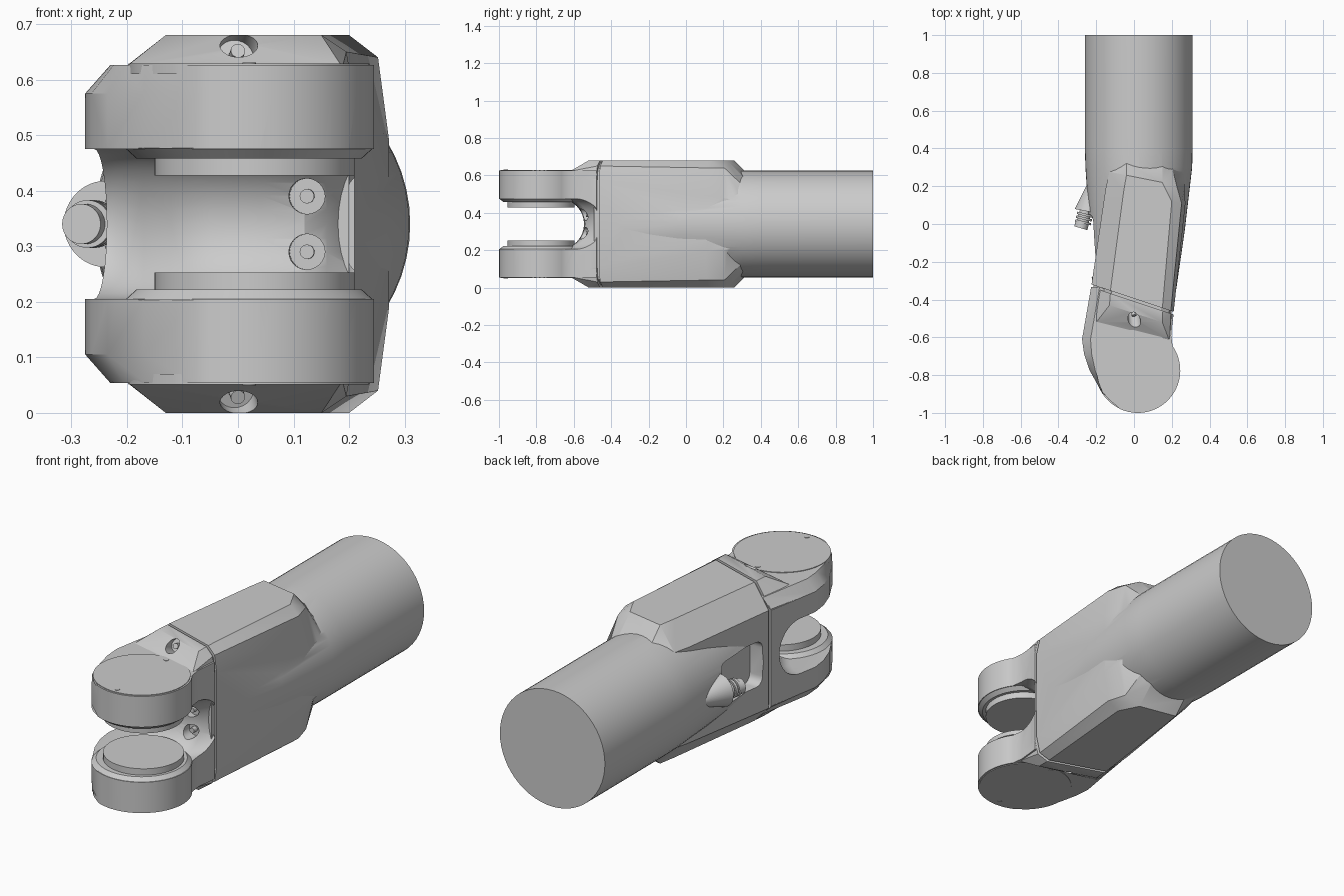
import bpy, bmesh, math
from mathutils import Vector

if "Cube" in bpy.data.objects:
    bpy.data.objects.remove(bpy.data.objects["Cube"])

H = 0.34                      # mid height
JX, JY = 0.02, -0.775         # hinge axis


def finish(name, bm, angle=28):
    bmesh.ops.recalc_face_normals(bm, faces=bm.faces)
    me = bpy.data.meshes.new(name)
    bm.to_mesh(me)
    bm.free()
    ob = bpy.data.objects.new(name, me)
    bpy.context.collection.objects.link(ob)
    activate(ob)
    bpy.ops.object.shade_smooth_by_angle(angle=math.radians(angle))
    return ob


def activate(ob):
    bpy.ops.object.select_all(action='DESELECT')
    ob.select_set(True)
    bpy.context.view_layer.objects.active = ob


def loft(name, rings):
    bm = bmesh.new()
    vs = [[bm.verts.new(p) for p in r] for r in rings]
    n = len(rings[0])
    for a, b in zip(vs, vs[1:]):
        for i in range(n):
            j = (i + 1) % n
            bm.faces.new((a[i], a[j], b[j], b[i]))
    bm.faces.new(vs[0])
    bm.faces.new(vs[-1])
    return finish(name, bm)


def rod(name, p, q, r1, r2=None, n=48):
    p, q = Vector(p), Vector(q)
    rot = (q - p).to_track_quat('Z', 'Y')
    r2 = r1 if r2 is None else r2
    circ = [(math.cos(2 * math.pi * i / n), math.sin(2 * math.pi * i / n)) for i in range(n)]
    return loft(name, [[c + rot @ Vector((r * x, r * y, 0)) for x, y in circ]
                       for c, r in ((p, r1), (q, r2))])


def boolean(ob, tool, op):
    tool.hide_render = True
    m = ob.modifiers.new("cut", 'BOOLEAN')
    m.operation, m.object, m.solver = op, tool, 'EXACT'
    activate(ob)
    bpy.ops.object.modifier_apply(modifier=m.name)
    bpy.data.objects.remove(tool)
    bpy.ops.object.shade_smooth_by_angle(angle=math.radians(28))


def section(half, y0, tilt):
    """Closed ring from the upper half profile (x, height above middle)."""
    full = half + [(x, -z) for x, z in reversed(half)]
    return [(x, y0 + tilt * x, H + z) for x, z in full]


# sleeve body: chamfered housing that fades into the round tube
FRONT = [(-.225, .24), (-.125, .34), (.15, .34), (.195, .31), (.21, .23)]
SEAM_Y, TILT = -0.395, -0.333
body = loft("arm_body", [
    section(FRONT, SEAM_Y, TILT),
    section([(-.15, .235), (-.055, .34), (.2, .34), (.252, .30), (.272, .15)], .16, -.2),
    section([(-.13, .235), (-.04, .34), (.15, .34), (.225, .30), (.268, .14)], .25, -.2),
    section([(-.12, .22), (-.04, .24), (.15, .24), (.20, .2), (.265, .12)], .35, -.2)])


# tube, tapering forward inside the housing
def ellipse(y0, tilt, x0, x1, rz, n=56):
    pts = []
    for i in range(n):
        a = 2 * math.pi * i / n
        x = (x0 + x1) / 2 + (x1 - x0) / 2 * math.cos(a)
        pts.append((x, y0 + tilt * x, H + rz * math.sin(a)))
    return pts


tube = loft("tube", [
    ellipse(SEAM_Y + .004, TILT, -.222, .207, .225),
    ellipse(0, -.15, -.24, .268, .265),
    ellipse(.3, 0, -.257, .308, .285),
    ellipse(.4, 0, -.26, .31, .285),
    ellipse(1, 0, -.26, .31, .285)])
boolean(body, tube, 'UNION')

# window recess in the left side
win = []
for cx, cz, a0 in ((.01, .07, 0), (-.24, .07, 90), (-.24, -.07, 180), (.01, -.07, 270)):
    for k in range(6):
        a = math.radians(a0 + 18 * k)
        win.append((cx + .04 * math.cos(a), H + cz + .04 * math.sin(a)))
window = loft("window_cutter", [[(x, y, z) for y, z in win] for x in (-.4, -.15)])
boolean(body, window, 'DIFFERENCE')

# hose fitting with its conical hood
rod("fitting_hood", (-.195, .29, H), (-.237, .065, H), .012, .078)
rod("fitting_stem", (-.245, .10, H), (-.275, .0, H), .032)
for i in range(3):
    t = .055 - i * .02
    rod("fitting_ring", (-.258 - i * .005, t, H), (-.261 - i * .005, t - .012, H), .043)
rod("fitting_tip", (-.274, .005, H), (-.282, -.022, H), .036)

# recessed spacer filling the seam between body and fork
core = [(x * .95, z * .96) for x, z in FRONT]
loft("seam_spacer", [section(core, SEAM_Y + d, TILT) for d in (-.03, .01)])

# fork: rounded plan outline, left edges chamfered top and bottom
outline = []
for i in range(26):
    a = math.radians(35 - 150 * i / 25)
    outline.append((JX + .225 * math.cos(a), JY + .225 * math.sin(a), 0))
outline += [(-.17, -.892, .003), (-.235, -.775, .03), (-.264, -.69, .04), (-.275, -.61, .045),
            (-.227, -.334, .045), (.208, -.479, 0), (.197, -.59, 0)]
fork = loft("fork", [[(x + w * k, y, H + z) for x, y, w in outline]
                     for z, k in ((-.286, 1), (-.235, 0), (.235, 0), (.286, 1))])

# thick fork root with sloped shoulders
bm = bmesh.new()
for p in section(FRONT, SEAM_Y - .014, TILT):
    bm.verts.new(p)
for s in (1, -1):
    for x, y, z in ((-.13, -.43, .34), (.15, -.52, .34), (-.2, -.52, .284),
                    (.188, -.62, .282), (-.264, -.55, .235)):
        bm.verts.new((x, y, H + s * z))
bmesh.ops.convex_hull(bm, input=bm.verts)
bmesh.ops.dissolve_limit(bm, angle_limit=.01, verts=bm.verts, edges=bm.edges)
boolean(fork, finish("fork_root", bm), 'UNION')

# saddle shaped slot between the ears
R = .135
rings = []
for x, ye in ((-.36, -.36), (-.22, -.39), (-.17, -.43), (-.12, -.495), (-.05, -.53),
              (.04, -.545), (.12, -.54), (.16, -.515), (.2, -.455), (.32, -.38)):
    arc = [math.radians(-90 + 180 * k / 16) for k in range(17)]
    rings.append([(x, -1.1, H + R), (x, -1.1, H - R)] +
                 [(x, ye - R + R * math.cos(a), H + R * math.sin(a)) for a in arc])
boolean(fork, loft("slot_cutter", rings), 'DIFFERENCE')

for s in (1, -1):
    # screw bores in the shoulders and the saddle
    def at(x, y, z):
        return (x, y, H + s * z)
    boolean(fork, rod("bore", at(.015, -.62, .365), at(-.005, -.455, .30), .033, n=24), 'DIFFERENCE')
    rod("shoulder_screw", at(.0, -.485, .312), at(-.005, -.45, .298), .013, n=20)
    boolean(fork, rod("bore", at(.12, -.66, .05), at(.125, -.51, .05), .032, n=24), 'DIFFERENCE')
    rod("saddle_screw", at(.124, -.535, .05), at(.125, -.50, .05), .013, n=20)
    # hinge cap, its screws, and the stepped inner boss
    rod("hinge_cap", at(JX, JY, .27), at(JX, JY, .289), .217, n=64)
    for dy in (-.19, .19):
        rod("cap_screw", at(JX, JY + dy, .28), at(JX, JY + dy, .291), .012, n=16)
    rod("ear_bevel", at(JX, JY, .137), at(JX, JY, .118), .224, .203, n=64)
    rod("hinge_boss", at(.03, JY, .13), at(.03, JY, .087), .18, n=64)
